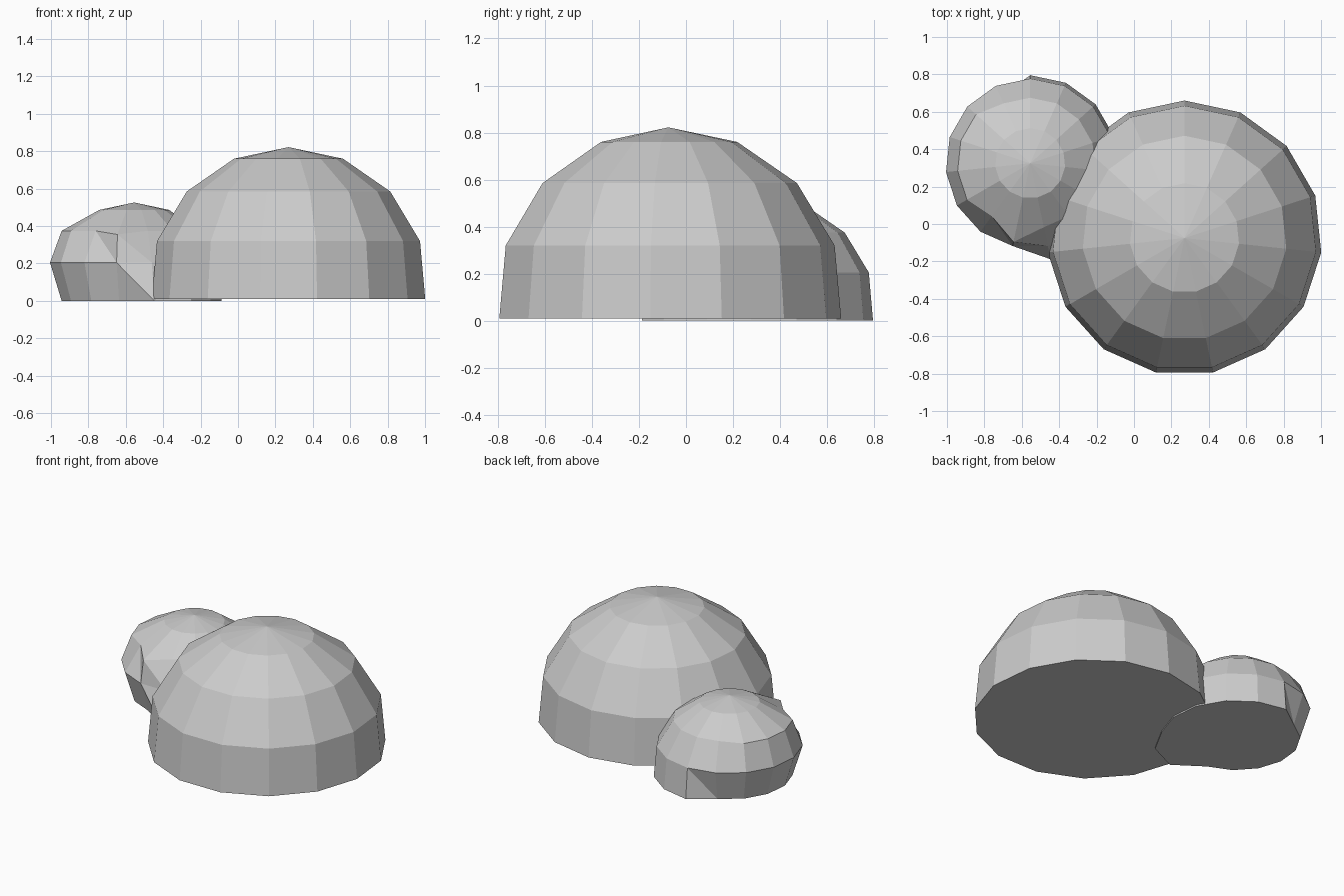
import bpy, bmesh
from math import sin, cos, radians

if "Cube" in bpy.data.objects:
    bpy.data.objects.remove(bpy.data.objects["Cube"])

SIDES = 15
# dome profile from the ground up: (radius, height)
PROFILE = [(0.735, 0.01), (0.707, 0.32), (0.547, 0.585), (0.293, 0.76)]
APEX = 0.822


def dome(name, cx, cy, scale, base_z, radii={}, heights={}, split=()):
    """Faceted dome; radii/heights override single vertices by (ring, side)."""
    bm = bmesh.new()
    rings = []
    for r, (rad, z) in enumerate(PROFILE):
        ring = []
        for k in range(SIDES):
            a = radians(90 + 24 * k)
            rr = radii.get((r, k), rad * scale)
            zz = heights.get((r, k), base_z if r == 0 else z * scale)
            ring.append(bm.verts.new((cx + rr * cos(a), cy + rr * sin(a), zz)))
        rings.append(ring)
    top = bm.verts.new((cx, cy, APEX * scale))
    for r in range(3):
        for k in range(SIDES):
            n = (k + 1) % SIDES
            a, b = rings[r][k], rings[r][n]
            c, d = rings[r + 1][n], rings[r + 1][k]
            if (r, k) in split:
                bm.faces.new((a, b, d))
                bm.faces.new((b, c, d))
            else:
                bm.faces.new((a, b, c, d))
    for k in range(SIDES):
        bm.faces.new((rings[3][k], rings[3][(k + 1) % SIDES], top))
    bm.faces.new(rings[0][::-1])
    mesh = bpy.data.meshes.new(name)
    bm.to_mesh(mesh)
    bm.free()
    obj = bpy.data.objects.new(name, mesh)
    bpy.context.collection.objects.link(obj)
    return obj


# large regular dome
dome("large_dome", 0.27, -0.075, 1.0, 0.01)

# small dome: base tucked in on the left, shoulder pushed out, bulge at the front
radii = {(0, k): 0.39 for k in range(1, 8)}
radii.update({(2, k): 0.39 for k in range(2, 6)})
radii.update({(2, 7): 0.43, (0, 8): 0.525, (0, 9): 0.52})
dome("small_dome", -0.555, 0.325, 0.64, 0.0, radii, {(2, 7): 0.355},
     split=[(0, 0), (0, 7), (1, 6), (1, 7)])
